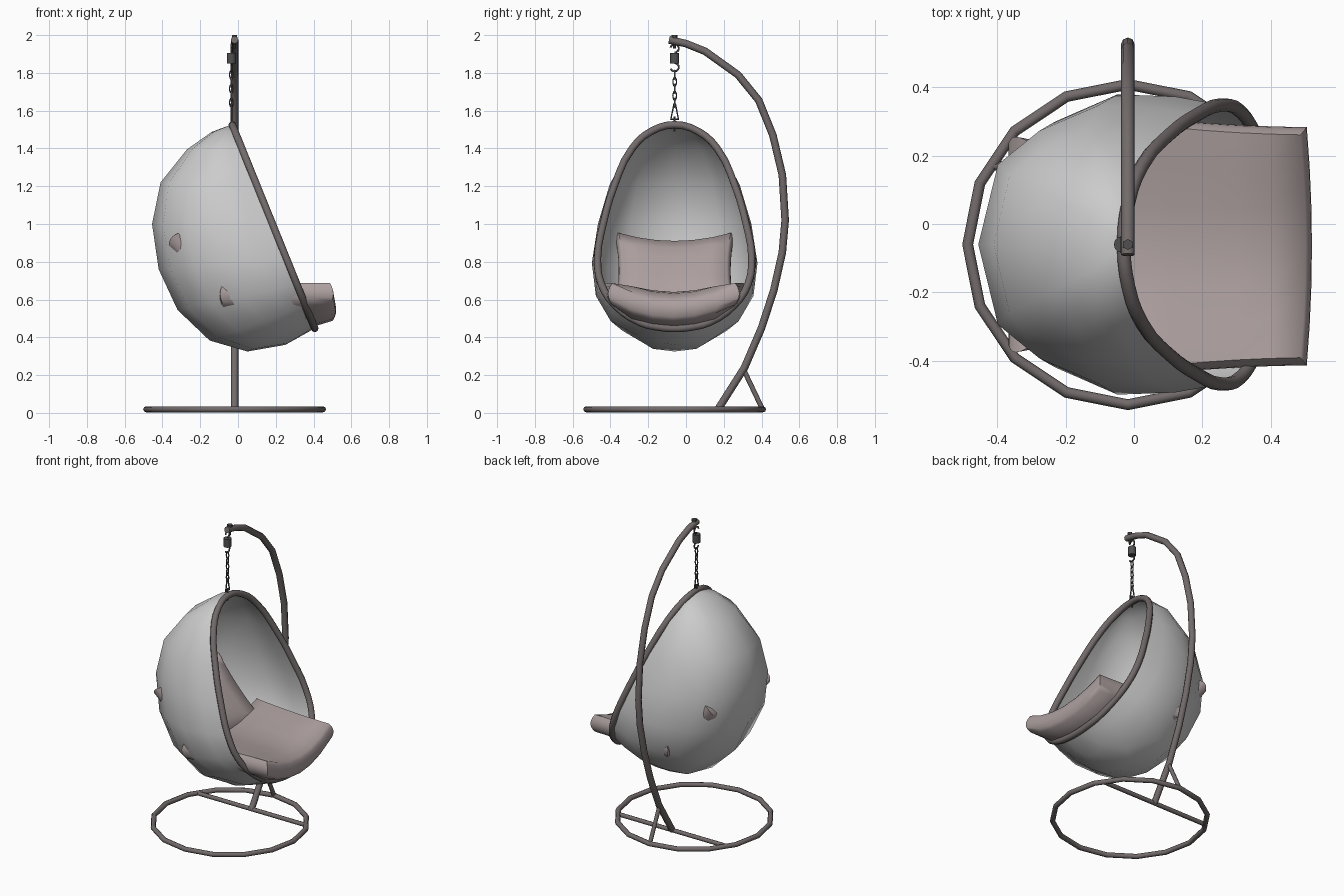
import bpy, bmesh, math
from mathutils import Matrix, Vector

if "Cube" in bpy.data.objects:
    bpy.data.objects.remove(bpy.data.objects["Cube"])

CX, CY = -0.018, -0.06      # frame plane and symmetry plane of the seat


def material(name, rgb):
    m = bpy.data.materials.new(name)
    m.diffuse_color = (*rgb, 1)
    m.use_nodes = True
    m.node_tree.nodes["Principled BSDF"].inputs["Base Color"].default_value = m.diffuse_color
    return m


FRAME = material("frame_brown", (0.17, 0.145, 0.145))
CLOTH = material("cushion_mauve", (0.42, 0.35, 0.35))
METAL = material("dark_metal", (0.08, 0.08, 0.08))


def finish(ob, name, mat=None, angle=40):
    ob.name = name
    if mat:
        ob.data.materials.append(mat)
    bpy.ops.object.select_all(action='DESELECT')
    ob.select_set(True)
    bpy.context.view_layer.objects.active = ob
    bpy.ops.object.shade_smooth_by_angle(angle=math.radians(angle))
    return ob


def tube(name, pts, r, mat, cyclic=False, smooth=0):
    cu = bpy.data.curves.new(name, 'CURVE')
    cu.dimensions = '3D'
    cu.bevel_depth, cu.bevel_resolution, cu.use_fill_caps = r, 2, True
    if smooth:
        sp = cu.splines.new('BEZIER')
        sp.bezier_points.add(len(pts) - 1)
        for b, p in zip(sp.bezier_points, pts):
            b.co, b.handle_left_type, b.handle_right_type = p, 'AUTO', 'AUTO'
        sp.resolution_u = smooth
    else:
        sp = cu.splines.new('POLY')
        sp.points.add(len(pts) - 1)
        for b, p in zip(sp.points, pts):
            b.co = (*p, 1)
    sp.use_cyclic_u = cyclic
    ob = bpy.data.objects.new(name, cu)
    bpy.context.collection.objects.link(ob)
    bpy.ops.object.select_all(action='DESELECT')
    ob.select_set(True)
    bpy.context.view_layer.objects.active = ob
    bpy.ops.object.convert(target='MESH')
    return finish(bpy.context.object, name, mat, 50)


def cylinder(name, r, z0, z1, x, y, sides=12):
    bpy.ops.mesh.primitive_cylinder_add(vertices=sides, radius=r, depth=z1 - z0,
                                        location=(x, y, (z0 + z1) / 2))
    return finish(bpy.context.object, name, METAL)


# Stand: ring, cross bar, curved arm and brace
bpy.ops.mesh.primitive_torus_add(major_segments=16, minor_segments=8, major_radius=0.468,
                                 minor_radius=0.016, location=(CX, CY, 0.019))
finish(bpy.context.object, "base_ring", FRAME, 50)
tube("base_bar", [(CX - 0.405, 0.17, 0.019), (CX + 0.405, 0.17, 0.019)], 0.014, FRAME)
arm = [(0.17, 0.02), (0.31, 0.24), (0.40, 0.45), (0.465, 0.65), (0.51, 0.85), (0.525, 1.02),
       (0.51, 1.26), (0.46, 1.47), (0.385, 1.655), (0.275, 1.79), (0.10, 1.915),
       (0.0, 1.955), (-0.09, 1.975)]
tube("arm", [(CX, y, z) for y, z in arm], 0.02, FRAME)
tube("brace", [(CX, 0.30, 0.24), (CX, 0.405, 0.019)], 0.013, FRAME)

# Rim: closed loop lying in the tilted opening plane (z, half width)


def rim_x(z):
    return -0.03 + (1.525 - z) * 0.405


half = [(1.525, 0), (1.49, 0.125), (1.40, 0.225), (1.2, 0.32), (1.0, 0.378), (0.82, 0.408),
        (0.68, 0.388), (0.57, 0.315), (0.48, 0.185), (0.455, 0.09), (0.447, 0)]
loop = [(rim_x(z), CY + w, z) for z, w in half]
loop += [(rim_x(z), CY - w, z) for z, w in reversed(half[1:-1])]
tube("rim", loop, 0.02, FRAME, cyclic=True, smooth=3)

# Shell: one cross-section row per rim point, wrapping round the back
back = [(-0.03, 1.53), (-0.14, 1.487), (-0.27, 1.395), (-0.41, 1.22), (-0.455, 1.0),
        (-0.42, 0.76), (-0.32, 0.545), (-0.15, 0.383), (0.05, 0.325), (0.25, 0.36),
        (0.406, 0.447)]
section = [(0, 1), (0.2, 1.06), (0.45, 1.075), (0.72, 0.88), (0.91, 0.62), (1, 0)]
section += [(f, -k) for f, k in reversed(section[:-1])]
bm = bmesh.new()
rows = []
for (rz, w), (bx, bz) in zip(half, back):
    a, b = Vector((rim_x(rz), CY, rz)), Vector((bx, CY, bz))
    rows.append([bm.verts.new(a.lerp(b, f) + Vector((0, w * k, 0))) for f, k in section])
for r0, r1 in zip(rows, rows[1:]):
    for i in range(len(section) - 1):
        bm.faces.new((r0[i], r0[i + 1], r1[i + 1], r1[i]))
bmesh.ops.remove_doubles(bm, verts=bm.verts, dist=0.003)
bmesh.ops.recalc_face_normals(bm, faces=bm.faces)
me = bpy.data.meshes.new("shell")
bm.to_mesh(me)
bm.free()
shell = bpy.data.objects.new("shell", me)
bpy.context.collection.objects.link(shell)
finish(shell, "shell", None, 80)


# Cushions: subdivided blocks, rounded, pinched and bent upwards at the sides
def cushion(name, size, loc, tilt, bend, pinch, flare=0.0):
    bm = bmesh.new()
    bmesh.ops.create_cube(bm, size=2)
    bmesh.ops.subdivide_edges(bm, edges=bm.edges, cuts=5, use_grid_fill=True)
    sx, sy, sz = (s / 2 for s in size)
    for v in bm.verts:
        x, y, z = v.co
        px = x * (1 + pinch * (y * y - 1) - 0.06 * z * z)
        py = y * (1 + abs(pinch) * (x * x - 1) * 0.5 - 0.06 * z * z - flare * x)
        pz = z * (1 - 0.4 * max(abs(x), abs(y)) ** 4)
        v.co = (px * sx, py * sy, pz * sz + bend * y * y)
    me = bpy.data.meshes.new(name)
    bm.to_mesh(me)
    bm.free()
    ob = bpy.data.objects.new(name, me)
    bpy.context.collection.objects.link(ob)
    ob.matrix_world = Matrix.Translation(loc) @ Matrix.Rotation(math.radians(tilt), 4, 'Y')
    return finish(ob, name, CLOTH, 60)


cushion("seat_cushion", (0.60, 0.74, 0.19), (0.205, CY - 0.005, 0.545), 0, 0.085, -0.05, 0.06)
cushion("back_cushion", (0.50, 0.63, 0.14), (-0.20, CY, 0.73), 48, 0.03, 0.12)

# Hanger: bolt through the arm, eye, spring and hook
HX = -0.035
cylinder("bolt", 0.008, 1.93, 1.995, CX, CY, 8)
cylinder("bolt_nut", 0.016, 1.985, 2.0, CX, CY, 6)
cylinder("spring", 0.024, 1.85, 1.905, HX, CY)


def arc(name, z, r, a0, a1, thick=0.005):
    pts = []
    for i in range(11):
        a = math.radians(a0 + (a1 - a0) * i / 10)
        pts.append((HX, CY + r * math.cos(a), z + r * math.sin(a)))
    return tube(name, pts, thick, METAL)


arc("upper_hook", 1.93, 0.022, -90, 170)
arc("lower_hook", 1.83, 0.022, 90, -160)

# Chain links, alternately turned, ending in a shackle on the rim
for i in range(5):
    bpy.ops.mesh.primitive_torus_add(major_segments=12, minor_segments=6, major_radius=0.012,
                                     minor_radius=0.004, location=(HX, CY, 1.79 - i * 0.037))
    ob = bpy.context.object
    ob.rotation_euler = (math.radians(90), 0, math.radians(90 * (i % 2)))
    ob.scale = (0.8, 1.7, 1)
    finish(ob, f"chain_link_{i + 1}", METAL, 60)
tube("shackle", [(HX, CY - 0.004, 1.635), (HX, CY - 0.02, 1.555), (HX, CY + 0.02, 1.555),
                 (HX, CY + 0.004, 1.635)], 0.005, METAL, cyclic=True)
cylinder("rim_pin", 0.005, 1.49, 1.57, HX, CY, 8)
